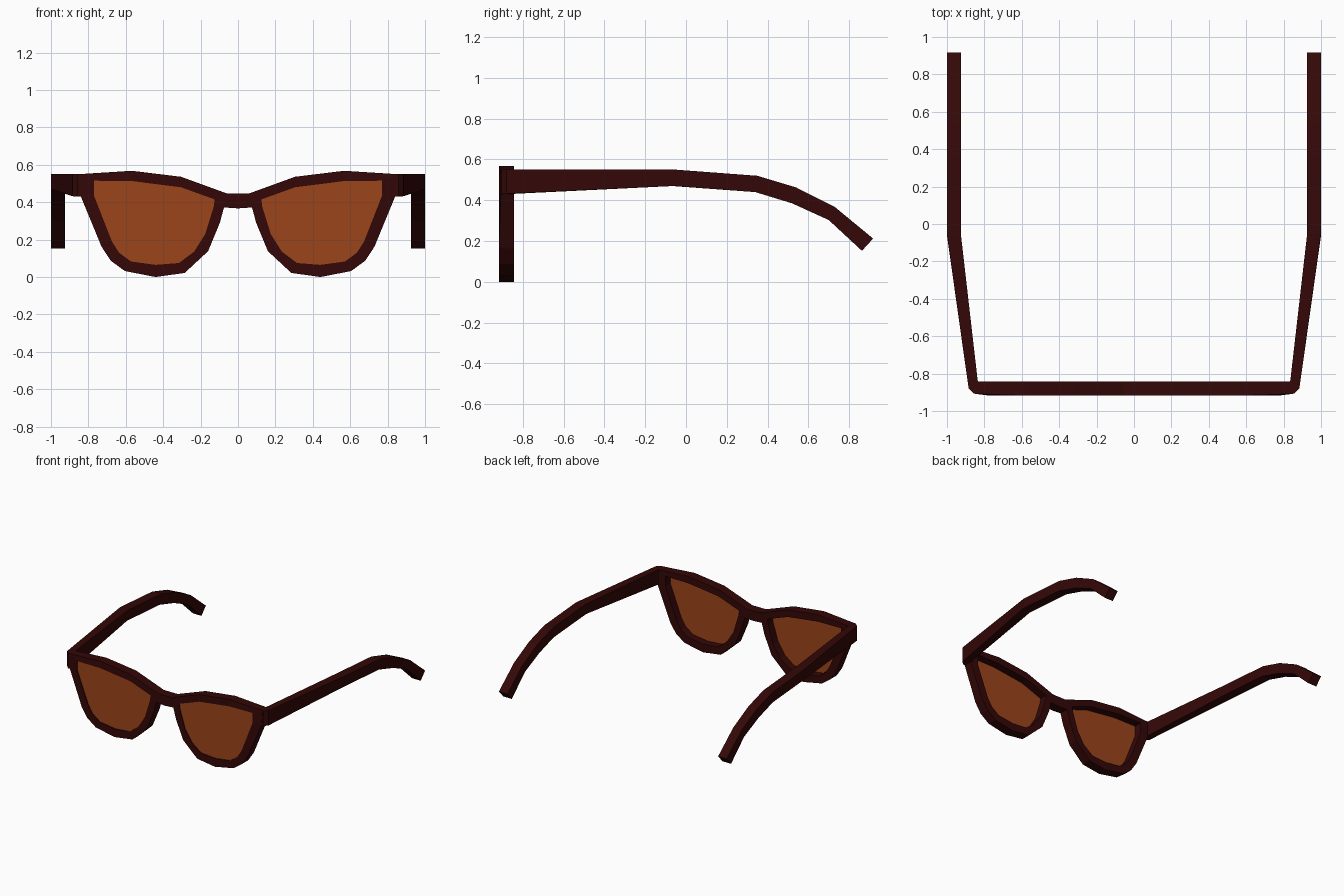
import bpy, bmesh

if "Cube" in bpy.data.objects:
    bpy.data.objects.remove(bpy.data.objects["Cube"])


def material(name, rgb):
    m = bpy.data.materials.new(name)
    m.diffuse_color = (*rgb, 1.0)
    m.use_nodes = True
    m.node_tree.nodes["Principled BSDF"].inputs["Base Color"].default_value = m.diffuse_color
    return m


FRAME = material("dark_brown", (0.034, 0.0022, 0.0022))
LENS = material("amber", (0.335, 0.059, 0.011))


def finish(bm, name, mat):
    bmesh.ops.recalc_face_normals(bm, faces=bm.faces)
    me = bpy.data.meshes.new(name)
    bm.to_mesh(me)
    bm.free()
    me.materials.append(mat)
    ob = bpy.data.objects.new(name, me)
    bpy.context.collection.objects.link(ob)
    return ob


def plate(name, polys, y0, y1, mat):
    """Flat x-z polygons thickened from y0 to y1."""
    bm = bmesh.new()
    for p in polys:
        bm.faces.new([bm.verts.new((x, y1, z)) for x, z in p])
    bmesh.ops.remove_doubles(bm, verts=bm.verts, dist=0.0001)
    ext = bmesh.ops.extrude_face_region(bm, geom=bm.faces[:], use_keep_orig=True)
    for v in [g for g in ext["geom"] if isinstance(g, bmesh.types.BMVert)]:
        # the front eases back a little at the outer corners
        v.co.y = y0 + (0.01 if abs(v.co.x) > 0.8 else 0)
    return finish(bm, name, mat)


# Rim: matching outer and inner points of the right half
outer = [(.85, .55), (.567, .568), (.305, .536), (.06, .447), (.075, .372),
         (.097, .29), (.16, .138), (.285, .022), (.44, .0), (.605, .032),
         (.68, .087), (.73, .163), (.84, .43)]
inner = [(.77, .515), (.567, .513), (.305, .48), (.125, .415), (.13, .375),
         (.175, .23), (.235, .135), (.315, .075), (.44, .065), (.572, .083),
         (.636, .13), (.674, .19), (.77, .435)]
n = len(outer)

# Front frame with bridge
polys = []
for s in (1, -1):
    half = [[outer[i], outer[(i + 1) % n], inner[(i + 1) % n], inner[i]] for i in range(n)]
    half.append([(0, .447), (0, .367), outer[4], outer[3]])
    polys += [[(s * x, z) for x, z in q] for q in half]
plate("front_frame", polys, -0.918, -0.843, FRAME)

# Temple sections: outer x, outer y, inner x, inner y, top z, bottom z, bottom y shift
sections = [
    (.82, -.902, .82, -.850, .55, .43, 0),
    (.858, -.906, .832, -.845, .55, .43, 0),
    (.884, -.880, .836, -.835, .55, .432, 0),
    (1, -.05, .925, -.06, .55, .47, -.01),
    (1, .35, .925, .35, .52, .44, -.01),
    (1, .54, .925, .54, .463, .385, -.02),
    (1, .73, .925, .73, .367, .303, -.03),
    (1, .918, .925, .918, .212, .152, -.055),
]

for side, s in (("right", 1), ("left", -1)):
    # Lens, set close behind the front of the rim
    plate(side + "_lens", [[(s * x, z) for x, z in inner]], -0.911, -0.905, LENS)
    # Temple arm
    bm = bmesh.new()
    rings = []
    for xo, yo, xi, yi, zt, zb, d in sections:
        rings.append([bm.verts.new(c) for c in (
            (s * xo, yo, zt), (s * xi, yi, zt),
            (s * xi, yi + d, zb), (s * xo, yo + d, zb))])
    for a, b in zip(rings, rings[1:]):
        for k in range(4):
            j = (k + 1) % 4
            bm.faces.new((a[k], a[j], b[j], b[k]))
    bm.faces.new(rings[0])
    bm.faces.new(rings[-1])
    finish(bm, side + "_temple", FRAME)
